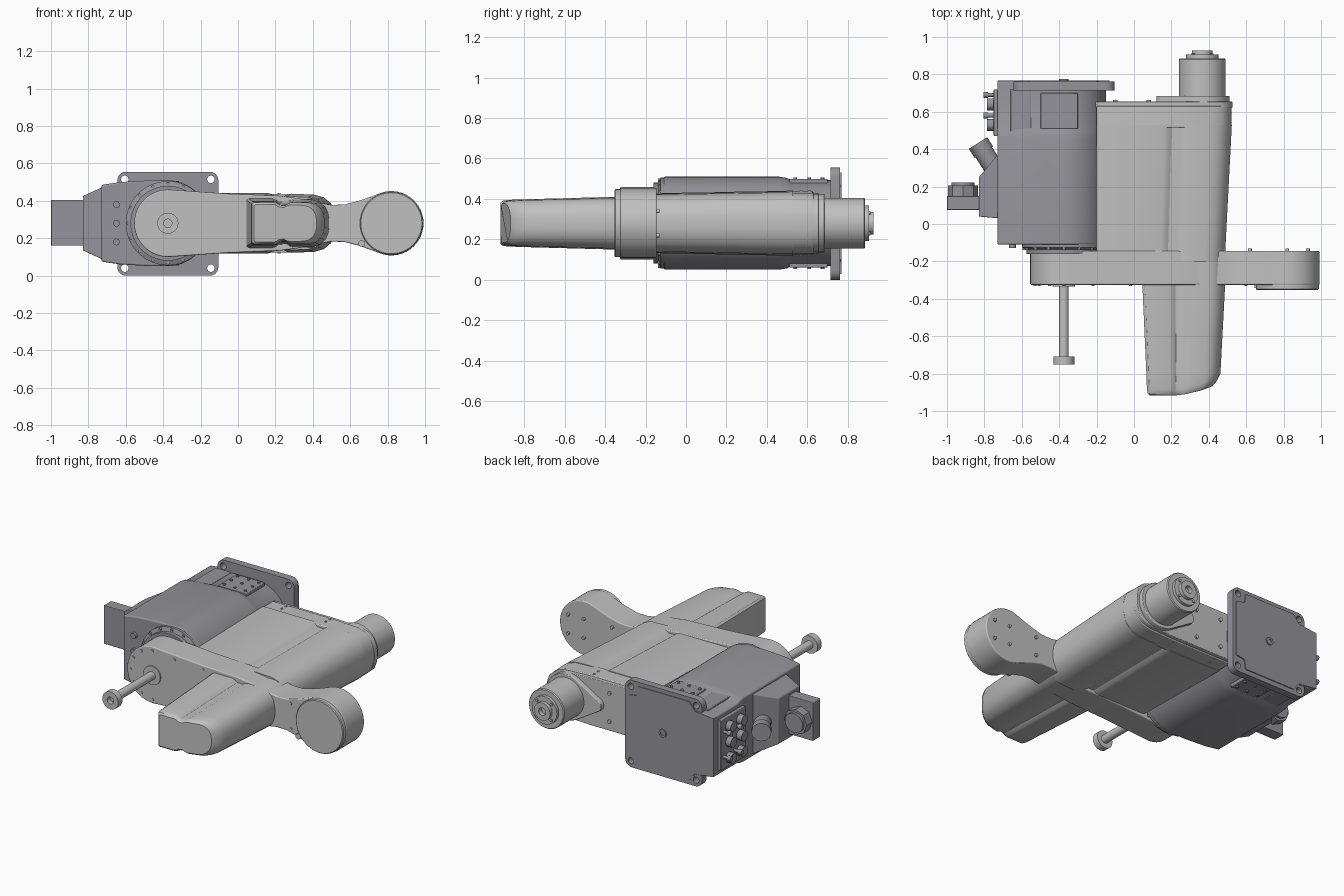
import bpy, bmesh
from math import sin, cos, radians, pi
from mathutils import Vector

if "Cube" in bpy.data.objects:
    bpy.data.objects.remove(bpy.data.objects["Cube"])

C = 0.28          # height of the common centre line
AX = -0.375       # x of base and tool shaft axis
MX = 0.365        # x of motor axis
parts = []


def material(name, rgb):
    m = bpy.data.materials.new(name)
    m.use_nodes = True
    m.diffuse_color = (*rgb, 1)
    m.node_tree.nodes["Principled BSDF"].inputs["Base Color"].default_value = (*rgb, 1)
    return m


light = material("light grey", (0.53, 0.53, 0.53))
dark = material("dark grey", (0.3, 0.295, 0.325))


def finish(name, bm, mat, bevel=0):
    bmesh.ops.recalc_face_normals(bm, faces=bm.faces)
    me = bpy.data.meshes.new(name)
    bm.to_mesh(me)
    bm.free()
    me.materials.append(mat)
    ob = bpy.data.objects.new(name, me)
    bpy.context.collection.objects.link(ob)
    if bevel:
        b = ob.modifiers.new("bevel", "BEVEL")
        b.width, b.segments, b.angle_limit = bevel, 3, radians(40)
    parts.append(ob)
    return ob


def loft(name, rings, mat, bevel=0):
    """Skin a list of equal-length point rings and cap both ends."""
    bm = bmesh.new()
    vs = [[bm.verts.new(p) for p in ring] for ring in rings]
    n = len(vs[0])
    for a, b in zip(vs, vs[1:]):
        for i in range(n):
            j = (i + 1) % n
            bm.faces.new((a[i], a[j], b[j], b[i]))
    bm.faces.new(vs[0])
    bm.faces.new(vs[-1])
    return finish(name, bm, mat, bevel)


def prism(name, outline, y0, y1, mat, bevel=0):
    return loft(name, [[(x, y, z) for x, z in outline] for y in (y0, y1)], mat, bevel)


def lathe(name, x, steps, mat, n=48):
    """Turned part about an axis along y; steps are (radius, y)."""
    ang = [2 * pi * i / n for i in range(n)]
    return loft(name, [[(x + r * cos(a), y, C + r * sin(a)) for a in ang] for r, y in steps], mat)


def rods(name, ends, r, mat, n=16):
    bm = bmesh.new()
    for p, q in ends:
        p, q = Vector(p), Vector(q)
        m = (q - p).to_track_quat("Z", "Y").to_matrix().to_4x4()
        m.translation = (p + q) / 2
        bmesh.ops.create_cone(bm, cap_ends=True, segments=n, radius1=r, radius2=r,
                              depth=(q - p).length, matrix=m)
    return finish(name, bm, mat)


def box(name, lo, hi, mat, bevel=0):
    (a, b, c), (d, e, f) = lo, hi
    return prism(name, [(a, c), (d, c), (d, f), (a, f)], b, e, mat, bevel)


def arc(x, z, r, a0, a1, n=14):
    return [(x + r * cos(radians(a0 + (a1 - a0) * i / n)),
             z + r * sin(radians(a0 + (a1 - a0) * i / n))) for i in range(n + 1)]


def mirrored(half):
    """Half outline of (x, height over centre line) made into a full one."""
    return [(x, C + h) for x, h in half] + [(x, C - h) for x, h in reversed(half) if h > 1e-4]


# Base body, with a slimmer rear section
base_half = [(-0.73, 0.205), (-0.63, 0.22), (-0.47, 0.229)] + arc(-0.38, 0, 0.23, 98, 0, 20)
base_outline = mirrored(base_half)
loft("base_body", [[(x, y, C + (z - C) * s) for x, z in base_outline] for y, s in
     ((-0.11, 1), (0.46, 1), (0.5, 0.97), (0.52, 0.925), (0.765, 0.925))], dark, 0.008)
lathe("base_front_ring", AX, ((0.225, -0.1), (0.225, -0.125), (0.2, -0.135), (0.2, -0.16)), dark, 64)
rods("base_ring_screws", [((AX + 0.212 * cos(a), -0.12, C + 0.212 * sin(a)),
                           (AX + 0.212 * cos(a), -0.138, C + 0.212 * sin(a)))
                          for a in [2 * pi * i / 16 for i in range(16)]], 0.009, dark)
rods("base_front_screws", [((-0.65, -0.1, C + h), (-0.65, -0.128, C + h))
                           for h in (-0.1, 0, 0.1)], 0.018, dark)

# Mounting flange with four bolt holes
xs, zs = (-0.645, -0.105), (0.0, 0.555)
r = 0.045
outline = (arc(xs[1] - r, zs[1] - r, r, 0, 90, 6) + arc(xs[0] + r, zs[1] - r, r, 90, 180, 6)
           + arc(xs[0] + r, zs[0] + r, r, 180, 270, 6) + arc(xs[1] - r, zs[0] + r, r, 270, 360, 6))
flange = prism("mounting_flange", outline, 0.715, 0.762, dark)
corners = [(x, z) for x in (xs[0] + 0.04, xs[1] - 0.04) for z in (zs[0] + 0.04, zs[1] - 0.04)]
cutter = rods("hole_cutter", [((x, 0.6, z), (x, 0.9, z)) for x, z in corners], 0.02, dark, 24)
parts.remove(cutter)
cutter.hide_render = True
cutter.hide_set(True)
cut = flange.modifiers.new("holes", "BOOLEAN")
cut.object, cut.solver = cutter, "EXACT"
back = [(-0.73, 0.185), (-0.6, 0.2), (-0.56, 0.25), (-0.2, 0.25), (-0.19, 0.19), (-0.13, 0.18)]
prism("back_panel", mirrored(back), 0.74, 0.768, dark)
lathe("back_panel_plug", AX, ((0.025, 0.76), (0.025, 0.775), (0.012, 0.775), (0.012, 0.77)), dark, 24)

# Cover pads on the upper and lower faces of the base
for s, word in ((1, "upper"), (-1, "lower")):
    def slab(name, x0, x1, y0, y1, h0, h1):
        a, b = sorted((C + s * h0, C + s * h1))
        box(word + name, (x0, y0, a), (x1, y1, b), dark, 0.004)
    slab("_cover_pad", -0.5, -0.3, 0.51, 0.7, 0.19, 0.219)
    slab("_side_pad", -0.66, -0.55, 0.49, 0.72, 0.18, 0.211)
    rods(word + "_pad_screws", [((x, y, C + s * 0.21), (x, y, C + s * 0.226))
                                for x in (-0.475, -0.4, -0.325) for y in (0.54, 0.61, 0.675)],
         0.009, dark, 12)

# Connector housing on the side of the base
side = [(-0.72, 0.03), (-0.83, 0.04), (-0.83, 0.25), (-0.72, 0.38)]
loft("connector_housing", [[(x, y, C + s * (0.145 if x < -0.8 else 0.195)) for x, y in side]
                           for s in (-1, 1)], dark, 0.005)
box("connector_box", (-1.0, 0.075, 0.16), (-0.82, 0.15, 0.405), dark, 0.004)
rods("connector_nut", [((-0.915, 0.14, C), (-0.915, 0.205, C))], 0.08, dark, 8)
rods("connector_nut_cap", [((-0.915, 0.2, C), (-0.915, 0.222, C))], 0.062, dark, 32)
rods("cable_gland", [((-0.75, 0.3, C), (-0.81, 0.395, C))], 0.052, dark, 32)
rods("cable_gland_nut", [((-0.803, 0.384, C), (-0.834, 0.433, C))], 0.058, dark, 12)
box("socket_panel", (-0.75, 0.47, 0.12), (-0.72, 0.72, 0.44), dark, 0.004)
rods("socket_plugs", [((-0.74, y, z), (-0.785, y, z)) for y in (0.53, 0.64)
                      for z in (0.18, 0.28, 0.38)], 0.032, dark, 20)
rods("socket_pins", [((-0.78, y, z), (-0.805, y, z)) for y in (0.58, 0.69)
                     for z in (0.2, 0.36)], 0.016, dark, 12)
rods("socket_stems", [((-0.74, y, z), (-0.79, y, z)) for y in (0.58, 0.69)
                      for z in (0.2, 0.36)], 0.01, dark, 12)

# Swinging arm with a lobe at each end
waist = [(-0.2, 0.168), (-0.05, 0.158), (0.1, 0.152), (0.22, 0.147), (0.32, 0.134), (0.42, 0.112),
         (0.5, 0.098), (0.57, 0.1), (0.64, 0.118), (0.71, 0.142)]
arm_half = arc(AX, 0, 0.18, 180, 85) + waist + arc(0.82, 0, 0.172, 110, 0)
prism("arm", mirrored(arm_half), -0.145, -0.325, light, 0.006)
lathe("elbow_cap", 0.82, ((0.168, -0.3), (0.168, -0.348), (0.163, -0.353)), light, 64)
lathe("shaft_collar", AX, ((0.06, -0.31), (0.06, -0.333)), light, 16)
rods("arm_plug", [((0.662, -0.31, 0.172), (0.662, -0.342, 0.172))], 0.018, light)
spots = [(AX + 0.155 * cos(a), C + 0.155 * sin(a)) for a in [pi / 2 + pi * i / 6 for i in range(7)]]
spots += [(x, C + s * h) for s in (-1, 1) for x, h in ((-0.22, 0.14), (-0.02, 0.13), (0.6, 0.08))]
rods("arm_front_screws", [((x, -0.32, z), (x, -0.331, z)) for x, z in spots], 0.008, light, 12)
rods("arm_back_screws", [((x, -0.15, z), (x, -0.132, z)) for x in (0.62, 0.82, 0.93)
                         for z in (C - 0.06, C + 0.06)], 0.01, light, 12)

# Tool shaft with a bored end disc
lathe("tool_shaft", AX, ((0.026, -0.3), (0.026, -0.708), (0.056, -0.708), (0.056, -0.75),
                         (0.022, -0.75), (0.022, -0.72)), light, 40)


def section(x0, x1, height, half):
    return mirrored([(x0 + (x1 - x0) * u, height * v) for u, v in half])


# Front cover: grooved section that tapers to a rounded nose
nose = [(0, 0.93), (0.03, 1), (0.32, 1), (0.36, 0.96), (0.4, 0.86), (0.48, 0.85), (0.53, 0.94),
        (0.57, 0.97), (0.8, 0.96), (0.88, 0.88), (0.95, 0.68), (0.985, 0.45), (1, 0.2)]
rings = []
for y, x0, x1, h, bend in ((-0.2, 0.04, 0.49, 0.134, 0), (-0.33, 0.045, 0.487, 0.131, 0),
                           (-0.8, 0.066, 0.462, 0.118, 0), (-0.885, 0.069, 0.452, 0.115, 0.06),
                           (-0.908, 0.074, 0.44, 0.11, 0.065), (-0.918, 0.086, 0.42, 0.1, 0.06)):
    rings.append([(x, y + bend * max(0, (x - 0.18) / 0.26) ** 2, z)
                  for x, z in section(x0, x1, h, nose)])
loft("front_cover", rings, light)

# Rear cover: same style of section, wider, with a plain end cap
rear = [(0, 0.97), (0.02, 1), (0.5, 1), (0.53, 0.96), (0.555, 0.88), (0.61, 0.87), (0.64, 0.95),
        (0.67, 0.98), (0.84, 0.95), (0.91, 0.86), (0.965, 0.66), (0.99, 0.4), (1, 0.2)]
loft("rear_cover", [[(x, y, z) for x, z in section(-0.2, x1, h, rear)] for y, x1, h in
     ((-0.2, 0.485, 0.147), (0.53, 0.523, 0.161))], light)
cap = [(0, 0.97), (0.02, 1), (0.6, 1), (0.84, 0.95), (0.92, 0.84), (0.97, 0.64), (0.99, 0.4), (1, 0.2)]
prism("rear_end_cap", section(-0.2, 0.522, 0.157, cap), 0.515, 0.63, light, 0.005)
prism("rear_rim", section(-0.205, 0.526, 0.15, cap), 0.622, 0.655, light, 0.004)
rods("rear_cap_screws", [((x, y, C + s * 0.15), (x, y, C + s * 0.161)) for s in (-1, 1)
                         for x in (-0.09, 0.22) for y in (0.57, 0.61)], 0.008, light, 12)
rods("rear_face_screws", [((x, 0.65, C + h), (x, 0.664, C + h)) for x in (-0.1, 0.08)
                          for h in (-0.09, 0.09)], 0.012, light, 12)

# Motor on a teardrop plate
prism("motor_plate", mirrored(arc(0.16, 0, 0.04, 180, 110, 6) + arc(MX, 0, 0.145, 120, 0)),
      0.645, 0.685, light, 0.004)
lathe("motor", MX, ((0.125, 0.67), (0.125, 0.88), (0.12, 0.886), (0.088, 0.886), (0.088, 0.905),
                    (0.056, 0.905), (0.056, 0.928), (0.024, 0.928), (0.024, 0.9)), light, 64)
rods("motor_screws", [((MX + 0.072 * cos(a), 0.9, C + 0.072 * sin(a)),
                       (MX + 0.072 * cos(a), 0.912, C + 0.072 * sin(a)))
                      for a in [pi / 4 + pi * i / 2 for i in range(4)]], 0.009, light, 12)

# Smooth the rounded surfaces and keep real edges sharp
bpy.ops.object.select_all(action="DESELECT")
for ob in parts:
    ob.select_set(True)
bpy.context.view_layer.objects.active = parts[0]
bpy.ops.object.shade_smooth_by_angle(angle=radians(32))
